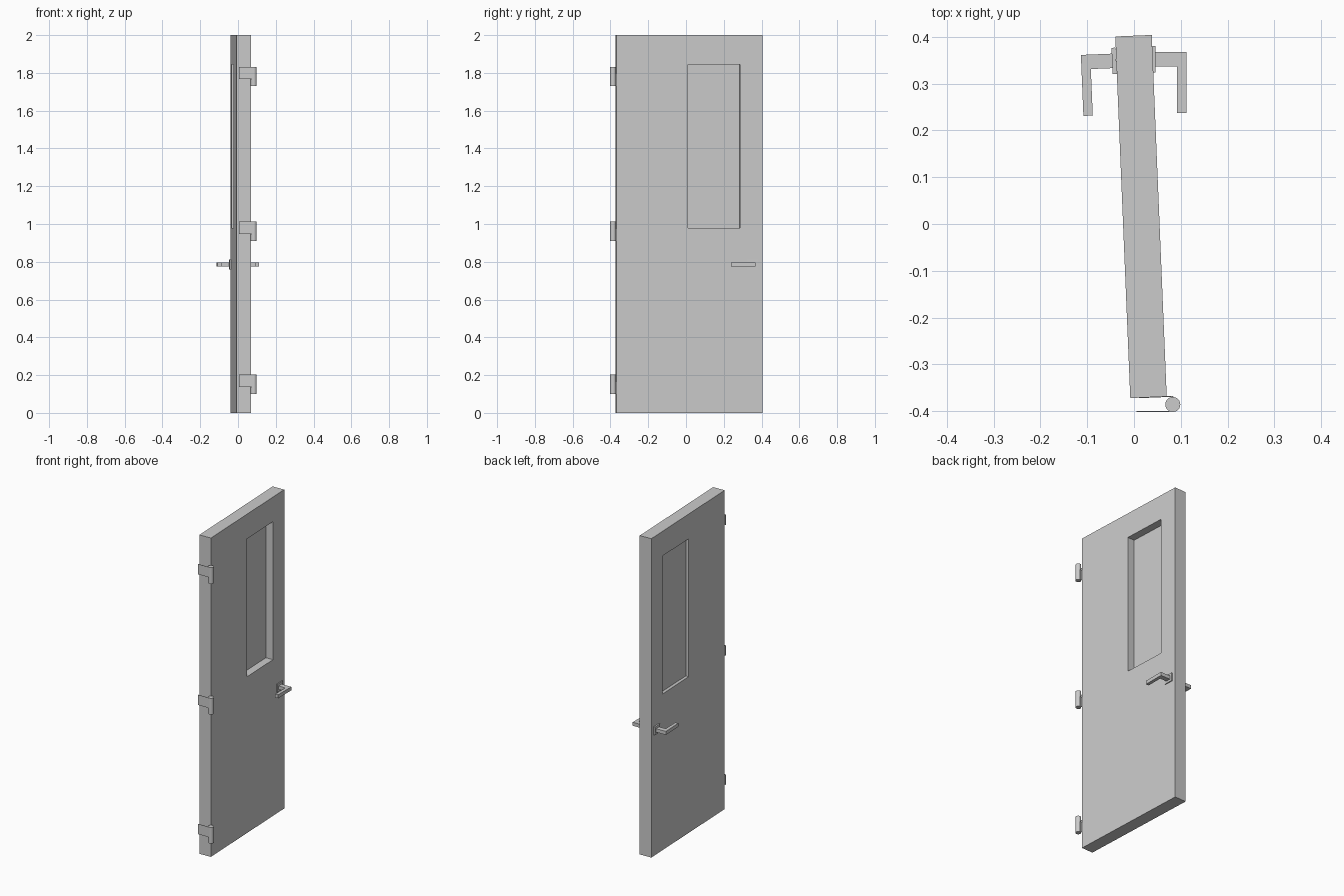
import bpy, bmesh, math
from mathutils import Vector, Matrix

if "Cube" in bpy.data.objects:
    bpy.data.objects.remove(bpy.data.objects["Cube"])

TILT = math.radians(2.37)          # the door stands slightly ajar
# local door frame: x = thickness, y = width
DOOR = Matrix.Translation((0.015, 0.016, 0)) @ Matrix.Rotation(TILT, 4, 'Z')
HALF_T, HALF_W = 0.039, 0.387


def finish(name, bm, matrix=Matrix()):
    bmesh.ops.recalc_face_normals(bm, faces=bm.faces)
    me = bpy.data.meshes.new(name)
    bm.to_mesh(me)
    bm.free()
    ob = bpy.data.objects.new(name, me)
    ob.matrix_world = matrix
    bpy.context.collection.objects.link(ob)
    return ob


def box(name, lo, hi, matrix=Matrix()):
    lo, hi = Vector(lo), Vector(hi)
    bm = bmesh.new()
    bmesh.ops.create_cube(bm, size=1)
    bmesh.ops.scale(bm, vec=hi - lo, verts=bm.verts)
    bmesh.ops.translate(bm, vec=(lo + hi) / 2, verts=bm.verts)
    return finish(name, bm, matrix)


def prism(name, outline, z0, z1, matrix=Matrix()):
    bm = bmesh.new()
    face = bm.faces.new([bm.verts.new((x, y, z0)) for x, y in outline])
    ext = bmesh.ops.extrude_face_region(bm, geom=[face])['geom']
    bmesh.ops.translate(bm, vec=(0, 0, z1 - z0),
                        verts=[v for v in ext if isinstance(v, bmesh.types.BMVert)])
    return finish(name, bm, matrix)


# Door slab with a through opening: four rectangular rings joined in a loop
outer = (-HALF_W, HALF_W, 0.0, 2.0)
opening = (-0.007, 0.268, 0.98, 1.845)
bm = bmesh.new()
rings = []
for x, (y0, y1, z0, z1) in ((HALF_T, outer), (HALF_T, opening),
                            (-HALF_T, opening), (-HALF_T, outer)):
    rings.append([bm.verts.new((x, y, z)) for y, z in
                  ((y0, z0), (y1, z0), (y1, z1), (y0, z1))])
for i in range(4):
    a, b = rings[i], rings[(i + 1) % 4]
    for j in range(4):
        k = (j + 1) % 4
        bm.faces.new((a[j], a[k], b[k], b[j]))
finish("door_slab", bm, DOOR)

# Window pane, set closer to the -x face
y0, y1, z0, z1 = opening
box("window_pane", (-0.02, y0, z0), (-0.009, y1, z1), DOOR)

# Lever handles: square rose plus an L-shaped lever
lever = [(0, 0.0155), (0.071, 0.0155), (0.071, -0.115),
         (0.051, -0.115), (0.051, -0.0155), (0, -0.0155)]
for side, s, origin, angle in (("right", 1, (0.041, 0.3525), 0),
                               ("left", -1, (-0.042, 0.349), TILT)):
    m = Matrix.Translation((*origin, 0)) @ Matrix.Rotation(angle, 4, 'Z')
    prism("handle_lever_" + side, [(s * x, y) for x, y in lever], 0.774, 0.796, m)
    xs = sorted((-0.004 * s, 0.005 * s))
    box("handle_rose_" + side, (xs[0], -0.028, 0.76), (xs[1], 0.028, 0.811), m)

# Hinges: knuckle, fixed leaf, and a leaf lying on the door edge
PIN, R = Vector((0.083, -0.386, 0)), 0.016
for n, z in enumerate((0.10, 0.91, 1.73), 1):
    bm = bmesh.new()
    bmesh.ops.create_cone(bm, cap_ends=True, segments=24,
                          radius1=R, radius2=R, depth=0.102)
    knuckle = finish(f"hinge_knuckle_{n}", bm,
                     Matrix.Translation(PIN + Vector((0, 0, z + 0.051))))
    bpy.ops.object.select_all(action='DESELECT')
    knuckle.select_set(True)
    bpy.context.view_layer.objects.active = knuckle
    bpy.ops.object.shade_smooth_by_angle(angle=math.radians(30))
    box(f"hinge_fixed_leaf_{n}", (0.005, PIN.y - R, z + 0.038),
        (PIN.x, PIN.y - R + 0.002, z + 0.102))
    box(f"hinge_door_leaf_{n}", (-0.02, -HALF_W - 0.001, z),
        (0.053, -HALF_W + 0.001, z + 0.064), DOOR)
